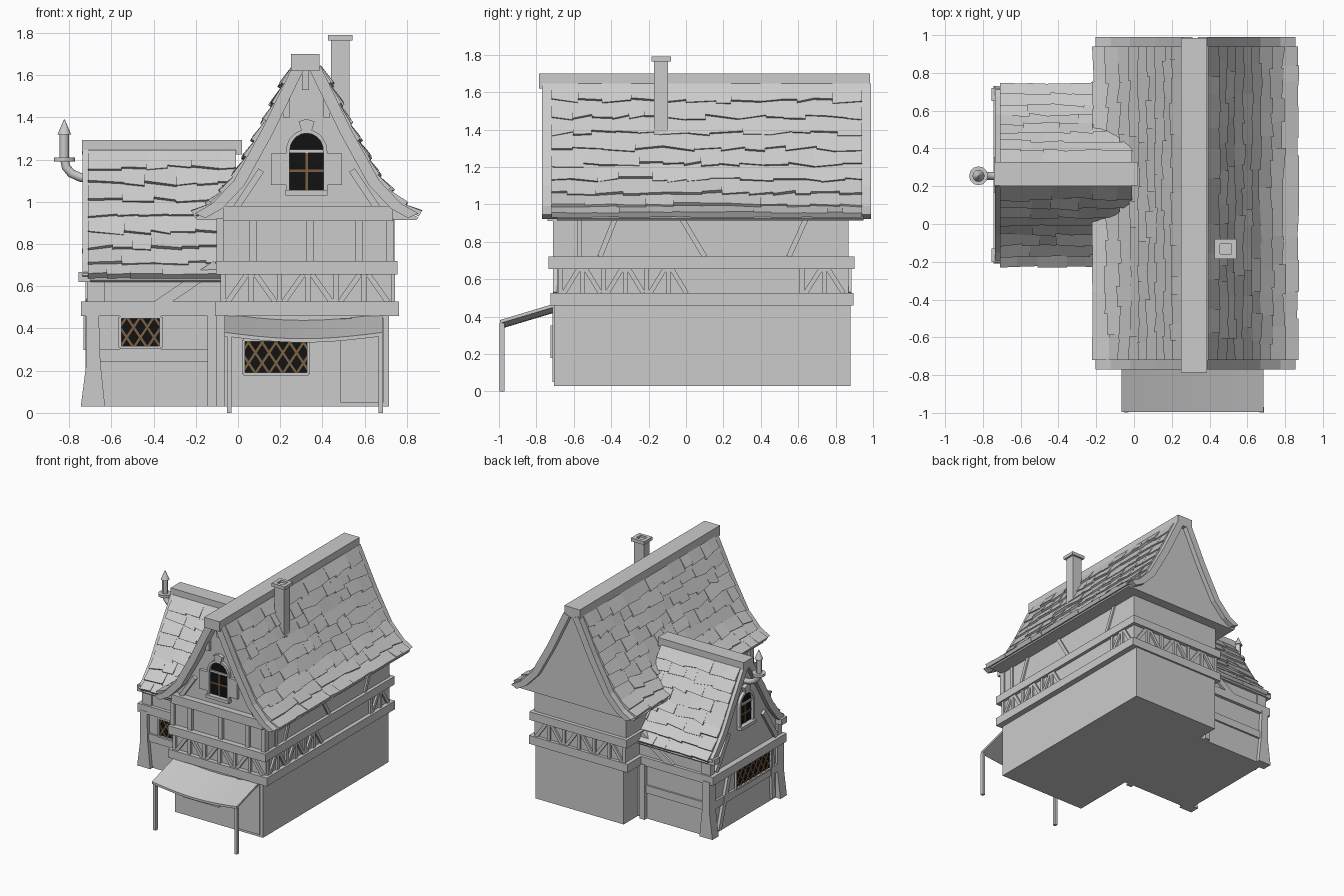
import bpy, bmesh, math, random
from mathutils import Vector

random.seed(4)
if "Cube" in bpy.data.objects:
    bpy.data.objects.remove(bpy.data.objects["Cube"])


def material(name, colour):
    m = bpy.data.materials.new(name)
    m.use_nodes = True
    m.diffuse_color = (*colour, 1)
    m.node_tree.nodes["Principled BSDF"].inputs["Base Color"].default_value = (*colour, 1)
    return m


GREY = material("plain grey", (0.6, 0.6, 0.6))
BLACK = material("dark glass", (0.006, 0.006, 0.006))
BROWN = material("brown lattice", (0.2, 0.12, 0.055))

# Each face maps (across, outward, up) to world space
FACES = {
    "front": lambda a, d, z: (a, -d, z),
    "back": lambda a, d, z: (a, d, z),
    "left": lambda a, d, z: (-d, a, z),
    "right": lambda a, d, z: (d, a, z),
}


def finish(name, bm, mat):
    bmesh.ops.recalc_face_normals(bm, faces=bm.faces)
    mesh = bpy.data.meshes.new(name)
    bm.to_mesh(mesh)
    bm.free()
    mesh.materials.append(mat)
    ob = bpy.data.objects.new(name, mesh)
    bpy.context.collection.objects.link(ob)
    return ob


def add_prism(bm, face, pts, d0, d1):
    put = FACES[face]
    ends = [[bm.verts.new(put(a, d, z)) for a, z in pts] for d in (d0, d1)]
    bm.faces.new(ends[0])
    bm.faces.new(ends[1][::-1])
    for i in range(len(pts)):
        j = (i + 1) % len(pts)
        bm.faces.new((ends[0][i], ends[0][j], ends[1][j], ends[1][i]))


def prism(name, face, pts, d0, d1, mat=GREY):
    bm = bmesh.new()
    add_prism(bm, face, pts, d0, d1)
    return finish(name, bm, mat)


def rect(name, face, a0, a1, z0, z1, d0, d1, mat=GREY):
    return prism(name, face, [(a0, z0), (a1, z0), (a1, z1), (a0, z1)], d0, d1, mat)


def bars(name, face, lines, width, d0, d1, mat=GREY):
    bm = bmesh.new()
    for p, q in lines:
        p, q = Vector(p), Vector(q)
        t = (q - p).normalized() * width / 2
        n = Vector((-t.y, t.x))
        add_prism(bm, face, [p - n, q - n, q + n, p + n], d0, d1)
    return finish(name, bm, mat)


def zigzag(name, face, a0, a1, z0, z1, count, d0, d1):
    step = (a1 - a0) / count
    lines = []
    for i in range(count):
        lo, hi = (z0, z1) if i % 2 == 0 else (z1, z0)
        lines.append(((a0 + (i + 0.15) * step, lo), (a0 + (i + 0.85) * step, hi)))
        lines.append(((a0 + i * step, z0), (a0 + i * step, z1)))
    bars(name, face, lines, 0.025, d0, d1)


def frame(name, face, a0, a1, z0, z1, d):
    bars(name, face, [((a0, z0), (a1, z0)), ((a0, z1), (a1, z1)),
                      ((a0, z0), (a0, z1)), ((a1, z0), (a1, z1))], 0.014, d, d + 0.02)


def lattice_window(name, face, a0, a1, z0, z1, d):
    rect(name + "_glass", face, a0, a1, z0, z1, d - 0.005, d + 0.004, BLACK)
    k, gap, lines = 1.5, 0.065, []
    reach = (z1 - z0) / k
    c = a0 - reach + gap / 2
    while c < a1:
        p, q = max(a0, c), min(a1, c + reach)
        if q - p > 0.01:
            u, v = z0 + k * (p - c), z0 + k * (q - c)
            lines += [((p, u), (q, v)), ((a0 + a1 - p, u), (a0 + a1 - q, v))]
        c += gap
    bars(name + "_lattice", face, lines, 0.011, d, d + 0.009, BROWN)
    frame(name + "_frame", face, a0, a1, z0, z1, d)


def arch(c, half, z0, spring, rise):
    curve = [(c + half * math.cos(math.pi * i / 10), spring + rise * math.sin(math.pi * i / 10))
             for i in range(11)]
    return [(c + half, z0)] + curve + [(c - half, z0)]


def arched_window(name, face, c, half, z0, spring, rise, d):
    inner, outer = arch(c, half, z0, spring, rise), arch(c, half + 0.018, z0, spring, rise + 0.018)
    prism(name + "_glass", face, inner, d - 0.005, d + 0.005, BLACK)
    prism(name + "_frame", face, outer + inner[::-1], d - 0.005, d + 0.025)
    mid = (z0 + spring) / 2
    bars(name + "_mullions", face, [((c, z0), (c, spring)), ((c - half, mid), (c + half, mid))],
         0.012, d, d + 0.009, BROWN)
    rect(name + "_transom", face, c - half, c + half, spring - 0.008, spring + 0.008, d, d + 0.015)
    rect(name + "_sill", face, c - half - 0.02, c + half + 0.02, z0 - 0.025, z0, d - 0.005, d + 0.04)
    top = spring + rise
    prism(name + "_keystone", face, [(c - 0.02, top), (c + 0.02, top), (c + 0.038, top + 0.055),
                                     (c, top + 0.068), (c - 0.038, top + 0.055)], d - 0.005, d + 0.03)


def along(profile, s):
    for i, (p, q) in enumerate(zip(profile, profile[1:])):
        p, q = Vector(p), Vector(q)
        t = q - p
        if s <= t.length or i == len(profile) - 2:
            t.normalize()
            return p + t * s, Vector((-t.y, t.x))
        s -= t.length


def roof(name, face, centre, profile, base, wall0, wall1, tile0, tile1, edges, rows):
    put = FACES[face]
    # Solid attic under the tiles
    half = [(u, z - 0.02) for u, z in profile]
    half.append((half[-1][0] - 0.01, base))
    outline = half + [(-u, z) for u, z in half[::-1]]
    prism(name + "_attic", face, [(centre + u, z) for u, z in outline], wall0, wall1)
    # Boards along the gable edges
    strip = profile + [(u - 0.05, z - 0.022) for u, z in profile[::-1]]
    for d0, d1 in edges:
        for side in (-1, 1):
            prism(name + "_gable_board", face, [(centre + side * u, z) for u, z in strip], d0, d1)
    # Uneven overlapping tiles
    length = sum((Vector(q) - Vector(p)).length for p, q in zip(profile, profile[1:]))
    bm = bmesh.new()
    for side in (-1, 1):
        for r in range(rows):
            d = tile0
            while d < tile1:
                e = d + random.uniform(0.08, 0.18)
                e = tile1 if tile1 - e < 0.06 else e
                s0 = r / rows * length
                s1, s2 = [min((r + 1.15 + random.uniform(-0.17, 0.17)) / rows * length, length * 1.01)
                          for _ in range(2)]
                lift = random.uniform(0.012, 0.024)
                layers = []
                for low, high in ((-0.012, -0.012), (0.003, lift)):
                    ring = []
                    for s, v, h in ((s0, d, low), (s0, e, low), (s2, e, high), (s1, d, high)):
                        p, n = along(profile, s)
                        p = p + n * h
                        ring.append(bm.verts.new(put(centre + side * p.x, v, p.y)))
                    layers.append(ring)
                a, b = layers
                bm.faces.new(a)
                bm.faces.new(b[::-1])
                for i in range(4):
                    j = (i + 1) % 4
                    bm.faces.new((a[i], a[j], b[j], b[i]))
                d = e
    finish(name + "_tiles", bm, GREY)


# Main house storeys and ring beams
rect("main_lower_wall", "back", -0.065, 0.715, 0.03, 0.48, -0.705, 0.88)
rect("main_lower_beam", "back", -0.11, 0.762, 0.46, 0.527, -0.725, 0.895)
rect("main_middle_wall", "back", -0.08, 0.73, 0.52, 0.66, -0.69, 0.87)
rect("main_upper_beam", "back", -0.105, 0.756, 0.655, 0.72, -0.735, 0.9)
rect("main_upper_wall", "back", -0.08, 0.73, 0.71, 0.93, -0.69, 0.87)
rect("gable_beam", "front", -0.07, 0.735, 0.91, 0.98, 0.66, 0.74)

# Timber framing
zigzag("front_braces", "front", -0.07, 0.73, 0.525, 0.657, 6, 0.68, 0.71)
zigzag("right_braces", "right", -0.67, 0.02, 0.525, 0.657, 6, 0.72, 0.745)
zigzag("right_rear_braces", "right", 0.62, 0.86, 0.525, 0.657, 2, 0.72, 0.745)
zigzag("back_braces", "back", -0.07, 0.73, 0.525, 0.657, 6, 0.86, 0.885)
bars("upper_posts", "front", [((x, 0.72), (x, 0.92)) for x in (-0.085, 0.07, 0.34, 0.575, 0.72)],
     0.035, 0.66, 0.71)
bars("upper_right_braces", "right", [((-0.57, 0.72), (-0.57, 0.92)), ((-0.46, 0.72), (-0.38, 0.92)),
     ((0.1, 0.72), (-0.02, 0.92)), ((0.55, 0.72), (0.64, 0.92))], 0.028, 0.72, 0.742)
bars("gable_braces", "front", [((-0.01, 0.97), (0.11, 1.15)), ((0.66, 0.97), (0.54, 1.15)),
     ((0.23, 1.4), (0.23, 1.56)), ((0.42, 1.4), (0.42, 1.56)), ((0.32, 1.53), (0.32, 1.65))],
     0.032, 0.68, 0.715)

# Main roof, ridge and chimney
roof("main_roof", "back", 0.325, [(0.065, 1.645), (0.21, 1.345), (0.345, 1.1), (0.45, 0.99), (0.53, 0.945)],
     0.915, -0.69, 0.95, -0.72, 0.94, [(-0.77, -0.69), (0.94, 0.99)], 9)
rect("main_ridge", "back", 0.25, 0.387, 1.62, 1.7, -0.787, 0.985)
rect("chimney", "back", 0.44, 0.528, 1.3, 1.775, -0.17, -0.095)
bars("chimney_cap", "right", [((-0.185, 1.778), (-0.16, 1.778)), ((-0.105, 1.778), (-0.08, 1.778))],
     0.026, 0.427, 0.543)
bars("chimney_cap_side", "back", [((0.427, 1.778), (0.455, 1.778)), ((0.515, 1.778), (0.543, 1.778))],
     0.026, -0.16, -0.105)

# Main front openings
arched_window("gable_window", "front", 0.325, 0.08, 1.055, 1.24, 0.085, 0.69)
for x in (0.157, 0.415):
    rect("shutter", "front", x, x + 0.078, 1.08, 1.23, 0.685, 0.715)
lattice_window("shop_window", "front", 0.025, 0.335, 0.185, 0.345, 0.705)
rect("shop_door", "front", 0.485, 0.69, 0.05, 0.45, 0.7, 0.714)

# Sagging awning on two posts
top = [(-0.065 + 0.075 * i, 0.47 - 0.03 * math.sin(math.pi * i / 10)) for i in range(11)]
awning = prism("awning", "front", top + [(x, z - 0.018) for x, z in top[::-1]], 0.69, 0.995)
for v in awning.data.vertices:
    v.co.z += 0.3 * (v.co.y + 0.7)
for x in (-0.053, 0.665):
    rect("awning_post", "front", x, x + 0.023, 0, 0.365, 0.97, 0.997)

# Side wing walls, beams and posts
rect("wing_wall", "back", -0.7, -0.05, 0.03, 0.67, -0.18, 0.7)
rect("wing_beam", "back", -0.745, -0.05, 0.46, 0.527, -0.207, 0.725)
rect("wing_rail", "back", -0.718, -0.1, 0.24, 0.302, -0.195, 0.715)
post = [(-0.745, 0.03), (-0.63, 0.03), (-0.652, 0.24), (-0.66, 0.48), (-0.72, 0.48), (-0.718, 0.24)]
for y0, y1, eave0, eave1 in ((-0.21, -0.13, -0.2, -0.13), (0.65, 0.73, 0.65, 0.72)):
    prism("wing_corner_post", "back", post, y0, y1)
    rect("wing_inner_post", "back", -0.145, -0.1, 0.03, 0.47, y0, y1)
    rect("wing_eave_beam", "back", -0.755, -0.08, 0.62, 0.667, eave0, eave1)
    bars("wing_strut", "back", [((-0.38, 0.51), (-0.1, 0.7))], 0.05, eave0, eave1)
    rect("wing_upper_post", "back", -0.715, -0.63, 0.52, 0.63, eave0 + 0.01, eave1 - 0.01)
bars("wing_side_braces", "left", [((0.6, 0.05), (0.47, 0.46)), ((-0.08, 0.05), (-0.06, 0.46)),
     ((0.64, 0.53), (0.48, 0.78)), ((-0.12, 0.53), (0.04, 0.78))], 0.04, 0.68, 0.722)
lattice_window("wing_front_window", "front", -0.56, -0.365, 0.31, 0.455, 0.19)
lattice_window("wing_side_window", "left", -0.04, 0.4, 0.305, 0.455, 0.712)
arched_window("wing_gable_window", "left", 0.26, 0.075, 0.78, 0.94, 0.08, 0.7)

# Wing roof and ridge
roof("wing_roof", "right", 0.26, [(0.06, 1.245), (0.2, 1.02), (0.32, 0.82), (0.41, 0.71), (0.47, 0.65)],
     0.62, -0.7, -0.01, -0.71, -0.01, [(-0.737, -0.69)], 8)
rect("wing_ridge", "right", 0.205, 0.328, 1.225, 1.292, -0.74, 0.02)

# Stove pipe
curve = bpy.data.curves.new("stove_pipe_elbow", "CURVE")
curve.dimensions = "3D"
curve.bevel_depth = 0.021
spline = curve.splines.new("POLY")
bend = [(-0.66, 1.11), (-0.745, 1.115), (-0.79, 1.135), (-0.815, 1.165), (-0.823, 1.21)]
spline.points.add(len(bend) - 1)
for pt, (x, z) in zip(spline.points, bend):
    pt.co = (x, 0.255, z, 1)
curve.materials.append(GREY)
elbow = bpy.data.objects.new("stove_pipe_elbow", curve)
bpy.context.collection.objects.link(elbow)
for name, r1, r2, z0, z1 in (("stove_pipe", 0.022, 0.022, 1.2, 1.33), ("pipe_collar", 0.05, 0.05, 1.19, 1.21),
                             ("pipe_cap", 0.032, 0.002, 1.32, 1.39)):
    bpy.ops.mesh.primitive_cone_add(vertices=12, radius1=r1, radius2=r2, depth=z1 - z0,
                                    location=(-0.823, 0.255, (z0 + z1) / 2))
    part = bpy.context.object
    part.name = name
    part.data.materials.append(GREY)
    bpy.ops.object.shade_smooth_by_angle()
